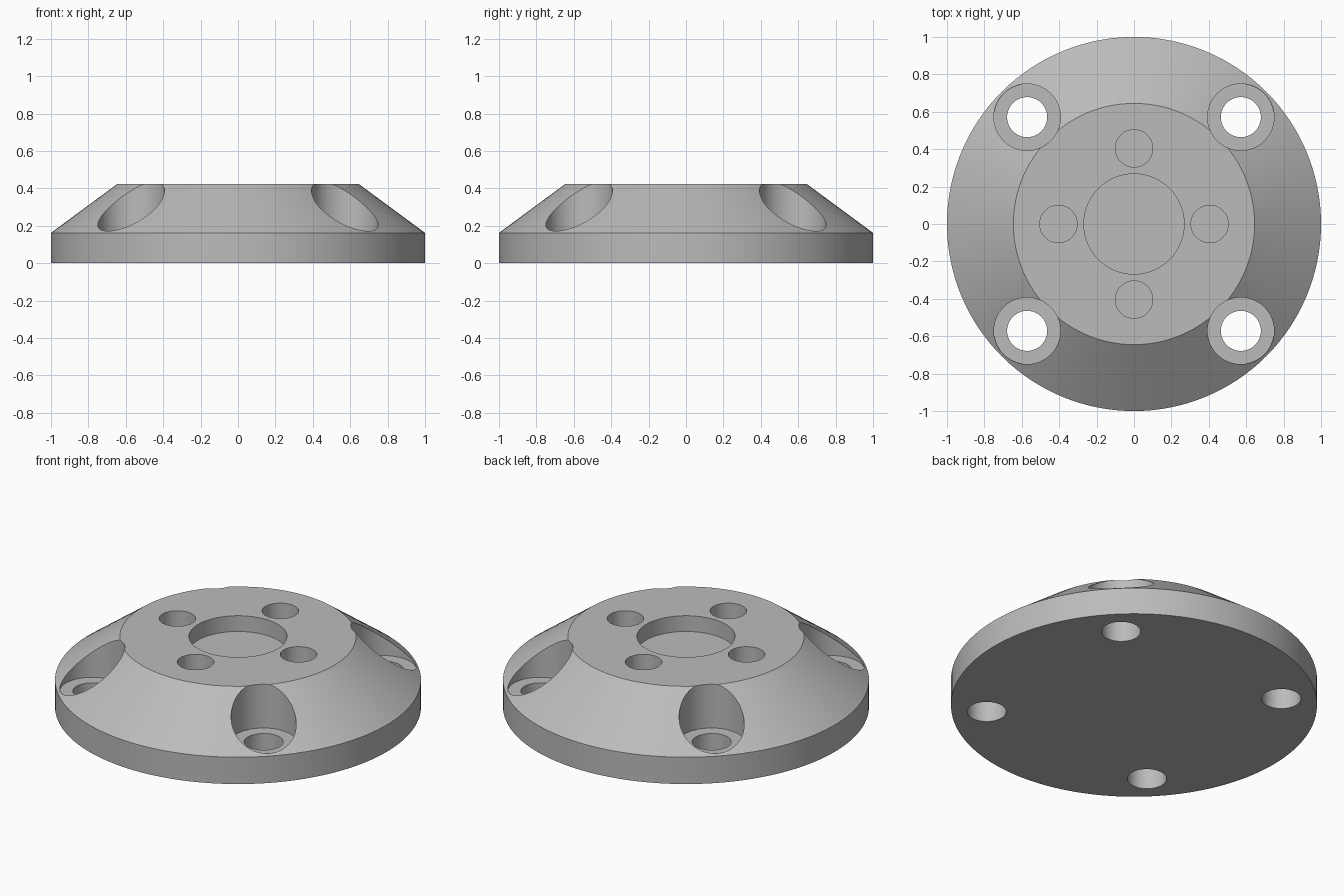
import bpy
import bmesh
import math

cube = bpy.data.objects.get("Cube")
if cube:
    bpy.data.objects.remove(cube, do_unlink=True)

grey = bpy.data.materials.new("satin grey")
grey.use_nodes = True
COLOUR = (0.5, 0.5, 0.5, 1)
grey.diffuse_color = COLOUR
grey.node_tree.nodes["Principled BSDF"].inputs["Base Color"].default_value = COLOUR


def lathe(name, profile, sides, x=0, y=0):
    """Closed solid turned round z from (radius, height) points, starting and ending on the axis."""
    bm = bmesh.new()
    verts = [bm.verts.new((r, 0, z)) for r, z in profile]
    edges = [bm.edges.new(pair) for pair in zip(verts, verts[1:])]
    bmesh.ops.spin(bm, geom=verts + edges, cent=(0, 0, 0), axis=(0, 0, 1),
                   angle=math.tau, steps=sides, use_duplicate=False)
    bmesh.ops.remove_doubles(bm, verts=bm.verts, dist=0.0001)
    bmesh.ops.dissolve_limit(bm, angle_limit=0.001, verts=bm.verts, edges=bm.edges)
    bmesh.ops.recalc_face_normals(bm, faces=bm.faces)
    mesh = bpy.data.meshes.new(name)
    bm.to_mesh(mesh)
    bm.free()
    mesh.materials.append(grey)
    obj = bpy.data.objects.new(name, mesh)
    obj.location = (x, y, 0)
    bpy.context.collection.objects.link(obj)
    return obj


TOP, RIM, ABOVE, BELOW = 0.424, 0.162, 0.6, -0.1

# Flange body: cylindrical rim, conical shoulder and flat top
flange = lathe("flange_body", [(0, 0), (1, 0), (1, RIM), (0.645, TOP), (0, TOP)], 128)

# Shallow round recess in the middle of the top
cutters = [lathe("centre_recess_cutter",
                 [(0, TOP - 0.095), (0.268, TOP - 0.095), (0.268, ABOVE), (0, ABOVE)], 96)]

for i in range(4):
    # Blind holes round the recess
    a = i * math.pi / 2
    cutters.append(lathe("blind_hole_cutter",
                         [(0, TOP - 0.2), (0.1, TOP - 0.2), (0.1, ABOVE), (0, ABOVE)], 48,
                         0.404 * math.cos(a), 0.404 * math.sin(a)))
    # Counterbored bolt holes through the shoulder
    a += math.pi / 4
    cutters.append(lathe("bolt_hole_cutter",
                         [(0, BELOW), (0.107, BELOW), (0.107, 0.16),
                          (0.178, 0.16), (0.178, ABOVE), (0, ABOVE)], 64,
                         0.808 * math.cos(a), 0.808 * math.sin(a)))

# Cut every hole, then discard the cutters
bpy.context.view_layer.objects.active = flange
for cutter in cutters:
    cutter.hide_render = True
    cut = flange.modifiers.new("cut", "BOOLEAN")
    cut.operation = "DIFFERENCE"
    cut.solver = "EXACT"
    cut.object = cutter
    bpy.ops.object.modifier_apply(modifier=cut.name)
for cutter in cutters:
    bpy.data.objects.remove(cutter, do_unlink=True)

bpy.ops.object.select_all(action="DESELECT")
flange.select_set(True)
bpy.ops.object.shade_smooth_by_angle(angle=math.radians(30))
